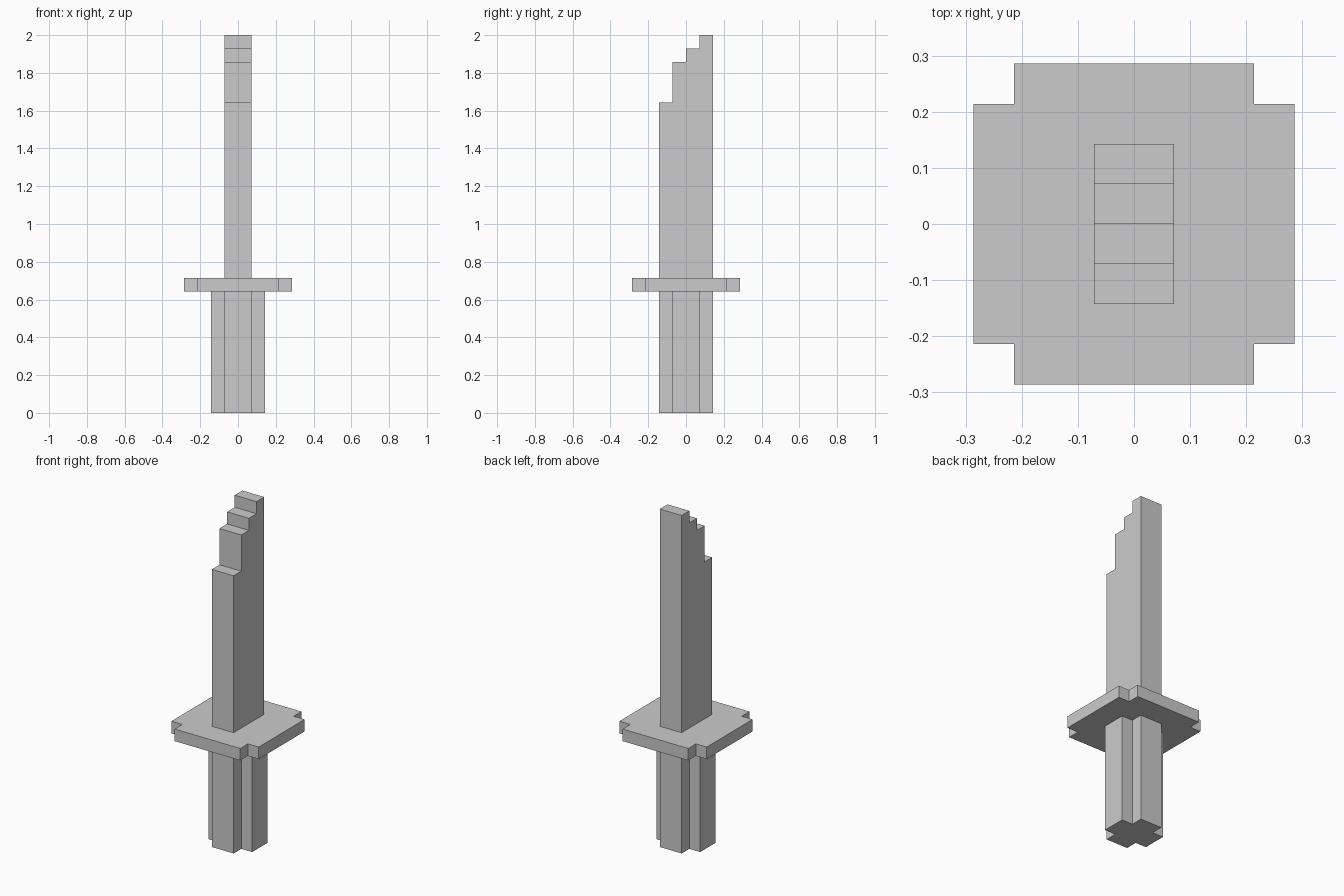
import bpy, bmesh
from mathutils import Vector

if "Cube" in bpy.data.objects:
    bpy.data.objects.remove(bpy.data.objects["Cube"])

U = 2 / 28  # the model sits on a grid of 28 steps in height


def extrude_profile(name, points, direction):
    """Fill a closed outline and extrude it into a solid."""
    bm = bmesh.new()
    face = bm.faces.new([bm.verts.new(Vector(p) * U) for p in points])
    result = bmesh.ops.extrude_face_region(bm, geom=[face], use_keep_orig=True)
    moved = [v for v in result["geom"] if isinstance(v, bmesh.types.BMVert)]
    bmesh.ops.translate(bm, verts=moved, vec=Vector(direction) * U)
    bmesh.ops.recalc_face_normals(bm, faces=bm.faces)
    mesh = bpy.data.meshes.new(name)
    bm.to_mesh(mesh)
    bm.free()
    obj = bpy.data.objects.new(name, mesh)
    bpy.context.collection.objects.link(obj)
    return obj


def notched_square(half, z):
    """Square outline with a one-step notch in each corner."""
    a, b = half, half - 1
    quarter = [(a, -b), (a, b), (b, b)]
    points = []
    for c, s in ((1, 0), (0, 1), (-1, 0), (0, -1)):
        points += [(x * c - y * s, x * s + y * c, z) for x, y in quarter]
    return points


# Grip with a plus-shaped section, and the wide guard
extrude_profile("grip", notched_square(2, 0), (0, 0, 9))
extrude_profile("guard", notched_square(4, 9), (0, 0, 1))

# Blade: stepped side profile, extruded across the width
side = [(2, 10), (-2, 10)]
for i, top in enumerate((23, 26, 27, 28)):
    side += [(i - 2, top), (i - 1, top)]
extrude_profile("blade", [(-1, y, z) for y, z in side], (2, 0, 0))
